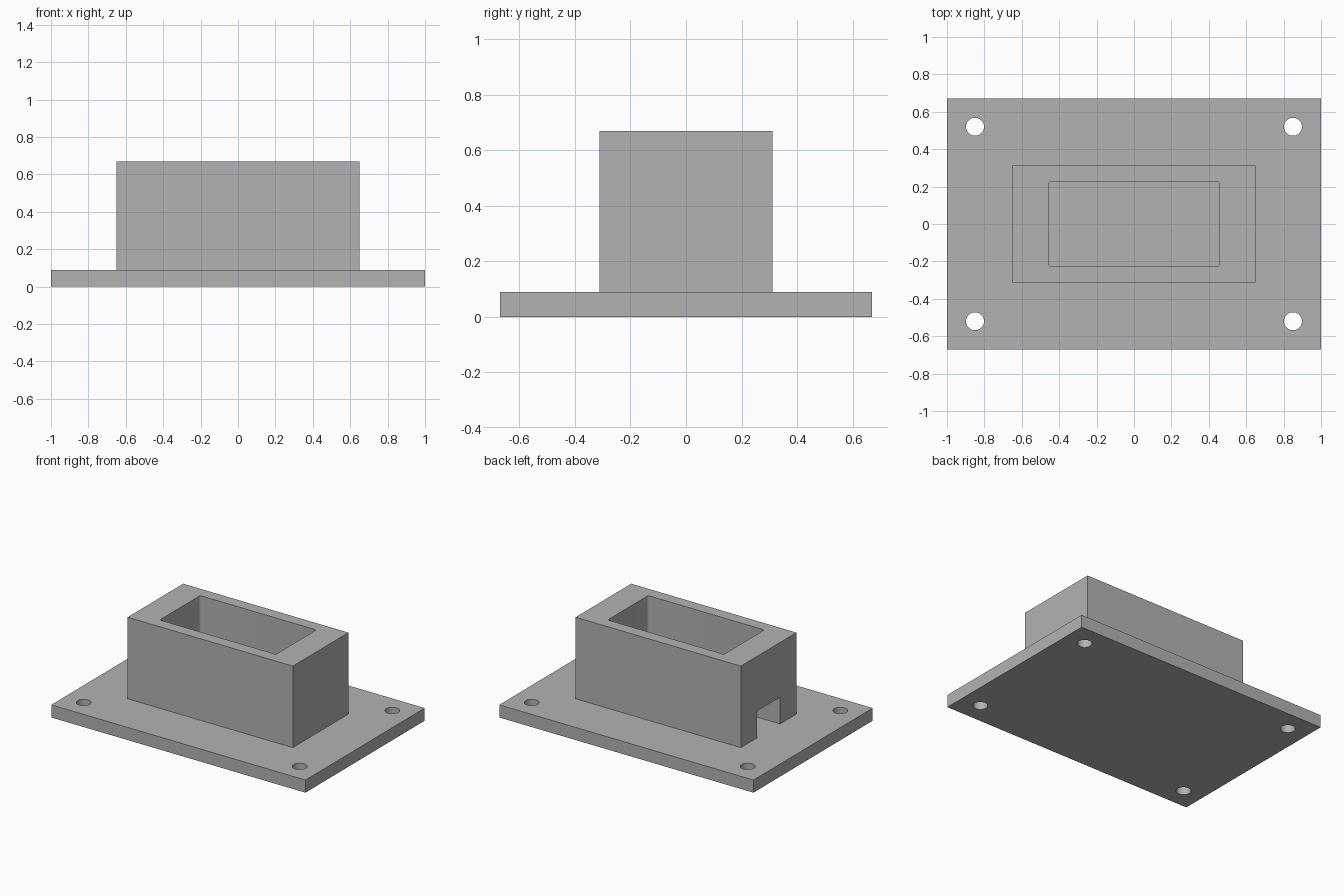
import bpy
import bmesh
from mathutils import Matrix

cube = bpy.data.objects.get("Cube")
if cube:
    bpy.data.objects.remove(cube, do_unlink=True)

PLATE_TOP, TOP = 0.09, 0.67

# Single grey material
grey = bpy.data.materials.new("plain grey")
grey.use_nodes = True
colour = (0.45, 0.45, 0.45, 1)
grey.diffuse_color = colour
grey.node_tree.nodes["Principled BSDF"].inputs["Base Color"].default_value = colour


def add_object(name, bm):
    mesh = bpy.data.meshes.new(name)
    bm.to_mesh(mesh)
    bm.free()
    mesh.materials.append(grey)
    obj = bpy.data.objects.new(name, mesh)
    bpy.context.collection.objects.link(obj)
    return obj


def box(name, low, high, corner=0):
    """Box between two corners, with optionally rounded upright edges."""
    bm = bmesh.new()
    bmesh.ops.create_cube(bm, size=1)
    for v in bm.verts:
        v.co = [low[i] if v.co[i] < 0 else high[i] for i in range(3)]
    if corner:
        upright = [e for e in bm.edges
                   if abs(e.verts[0].co.z - e.verts[1].co.z) > 0.01]
        bmesh.ops.bevel(bm, geom=upright, offset=corner, segments=4,
                        profile=0.5, affect='EDGES')
    return add_object(name, bm)


def cylinder(name, x, y, radius):
    bm = bmesh.new()
    bmesh.ops.create_cone(bm, cap_ends=True, segments=48, radius1=radius,
                          radius2=radius, depth=1,
                          matrix=Matrix.Translation((x, y, 0)))
    return add_object(name, bm)


def cut(target, cutters):
    """Subtract the cutters, bake the result and remove them."""
    for c in cutters:
        mod = target.modifiers.new("cut", 'BOOLEAN')
        mod.operation, mod.solver, mod.object = 'DIFFERENCE', 'EXACT', c
    graph = bpy.context.evaluated_depsgraph_get()
    baked = bpy.data.meshes.new_from_object(target.evaluated_get(graph))
    target.modifiers.clear()
    target.data = baked
    for c in cutters:
        bpy.data.objects.remove(c, do_unlink=True)


# Base plate with a screw hole near each corner
plate = box("base_plate", (-1, -0.67, 0), (1, 0.67, PLATE_TOP))
cut(plate, [cylinder("hole_cutter", x, y, 0.048)
            for x in (-0.85, 0.85) for y in (-0.52, 0.52)])

# Hollow block, open on top, with a cable slot through its -x end
block = box("hollow_block", (-0.65, -0.312, 0.05), (0.65, 0.312, TOP))
cavity = box("cavity_cutter", (-0.457, -0.227, -0.1), (0.457, 0.227, 1), 0.015)
slot = box("slot_cutter", (-1, -0.13, -0.2), (-0.3, 0.13, PLATE_TOP + 0.19))
cut(block, [cavity, slot])

# Smooth the round parts and keep the edges sharp
for obj in bpy.context.selected_objects:
    obj.select_set(False)
for obj in (plate, block):
    obj.select_set(True)
bpy.context.view_layer.objects.active = plate
bpy.ops.object.shade_smooth_by_angle(angle=0.6)
